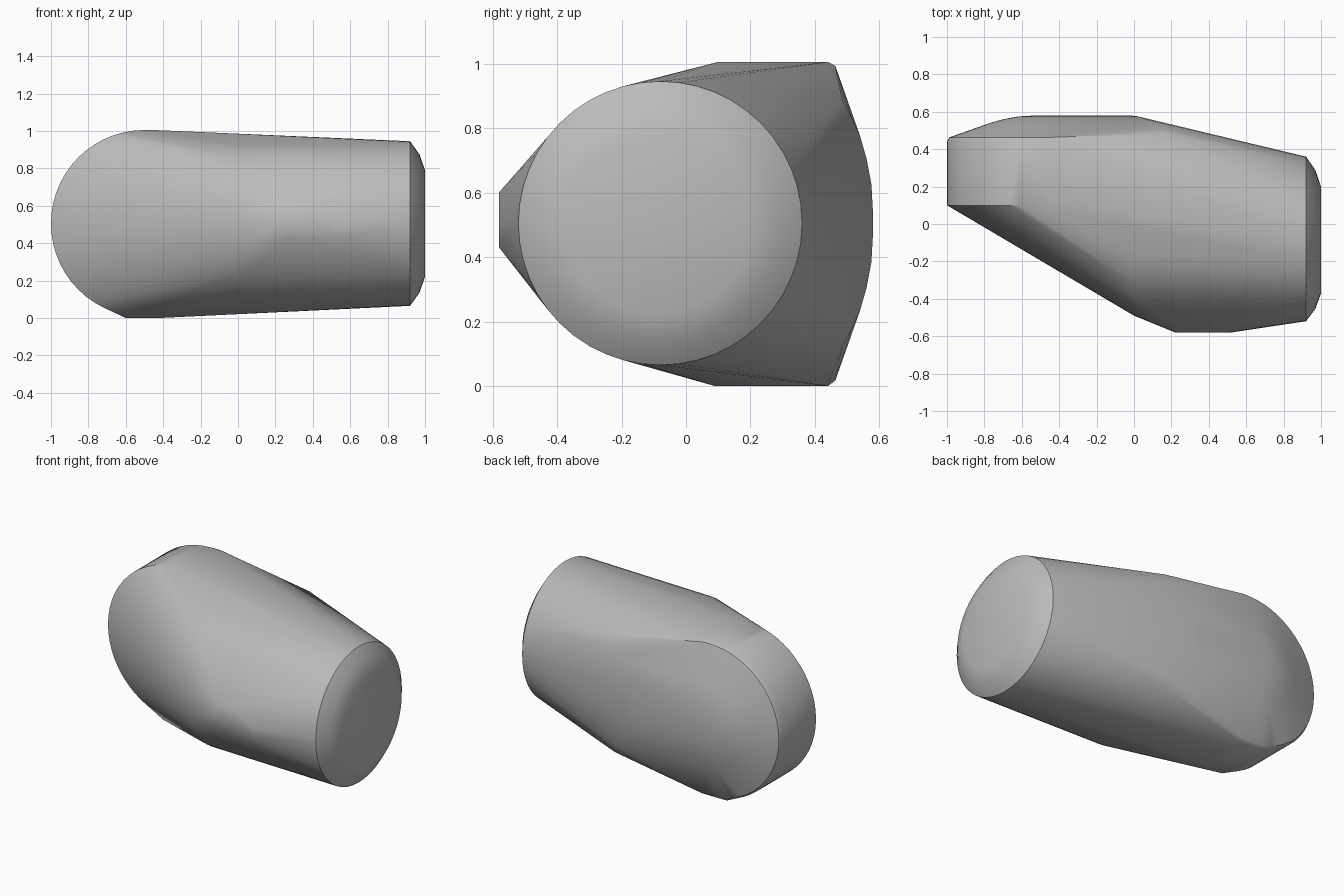
import bpy
import bmesh
import math

cube = bpy.data.objects.get("Cube")
if cube:
    bpy.data.objects.remove(cube)

# One plain grey for the whole shell
grey = bpy.data.materials.new("plain_grey")
grey.use_nodes = True
colour = (0.5, 0.5, 0.5, 1)
grey.diffuse_color = colour
grey.node_tree.nodes["Principled BSDF"].inputs["Base Color"].default_value = colour

MID = 0.505  # height of the long axis
points = []


def disc(x, y, radius, count=48):
    """Ring around the long axis."""
    for i in range(count):
        a = math.tau * i / count
        points.append((x, y + radius * math.cos(a), MID + radius * math.sin(a)))


def round_end(y, radius, end_x, count=28):
    """Half ring around the left lobe, with straight sides reaching to end_x."""
    for i in range(count + 1):
        a = math.pi * (0.5 + i / count)
        points.append((-0.5 + radius * math.cos(a), y, MID + radius * math.sin(a)))
    for side in (-1, 1):
        points.append((end_x, y, MID + side * radius))


# Collar: full disc with a rounded rim at the end, plus the bend of the body
disc(0.92, -0.08, 0.44)
disc(0.97, -0.083, 0.37)
disc(1.0, -0.085, 0.285)
disc(0.0, -0.05, 0.44)

# Lobe wall and its softened back edge
round_end(0.1, 0.5, -0.45)
round_end(0.44, 0.5, -0.45)
round_end(0.463, 0.488, -0.45)

# Domed back, ending in a pointed crease toward the collar
for radius, y in ((0.38, 0.485), (0.33, 0.513), (0.27, 0.54), (0.2, 0.56), (0.12, 0.575), (0.03, 0.58)):
    round_end(y, radius, 0.19 * (radius / 0.38) ** 1.3 - 0.02)

# Flat foot under the lobe
for y in (0.09, 0.44):
    for x in (-0.6, -0.42):
        points.append((x, y, 0.0))

# Raised pad on the front
for x, z in ((0.22, 0.5), (0.26, 0.6), (0.32, 0.6), (0.26, 0.43), (0.52, 0.43), (0.5, 0.5)):
    points.append((x, -0.58, z))

# Stretch one skin over all sections
bm = bmesh.new()
for p in points:
    bm.verts.new(p)
bmesh.ops.remove_doubles(bm, verts=bm.verts, dist=0.002)
hull = bmesh.ops.convex_hull(bm, input=bm.verts)
loose = [v for v in bm.verts if not v.link_faces]
bmesh.ops.delete(bm, geom=loose, context="VERTS")
bmesh.ops.dissolve_limit(bm, angle_limit=math.radians(0.5), verts=bm.verts, edges=bm.edges)
bmesh.ops.recalc_face_normals(bm, faces=bm.faces)
mesh = bpy.data.meshes.new("body_shell")
bm.to_mesh(mesh)
bm.free()
mesh.materials.append(grey)

shell = bpy.data.objects.new("body_shell", mesh)
bpy.context.collection.objects.link(shell)
bpy.context.view_layer.objects.active = shell
shell.select_set(True)
bpy.ops.object.shade_smooth_by_angle(angle=math.radians(30))
